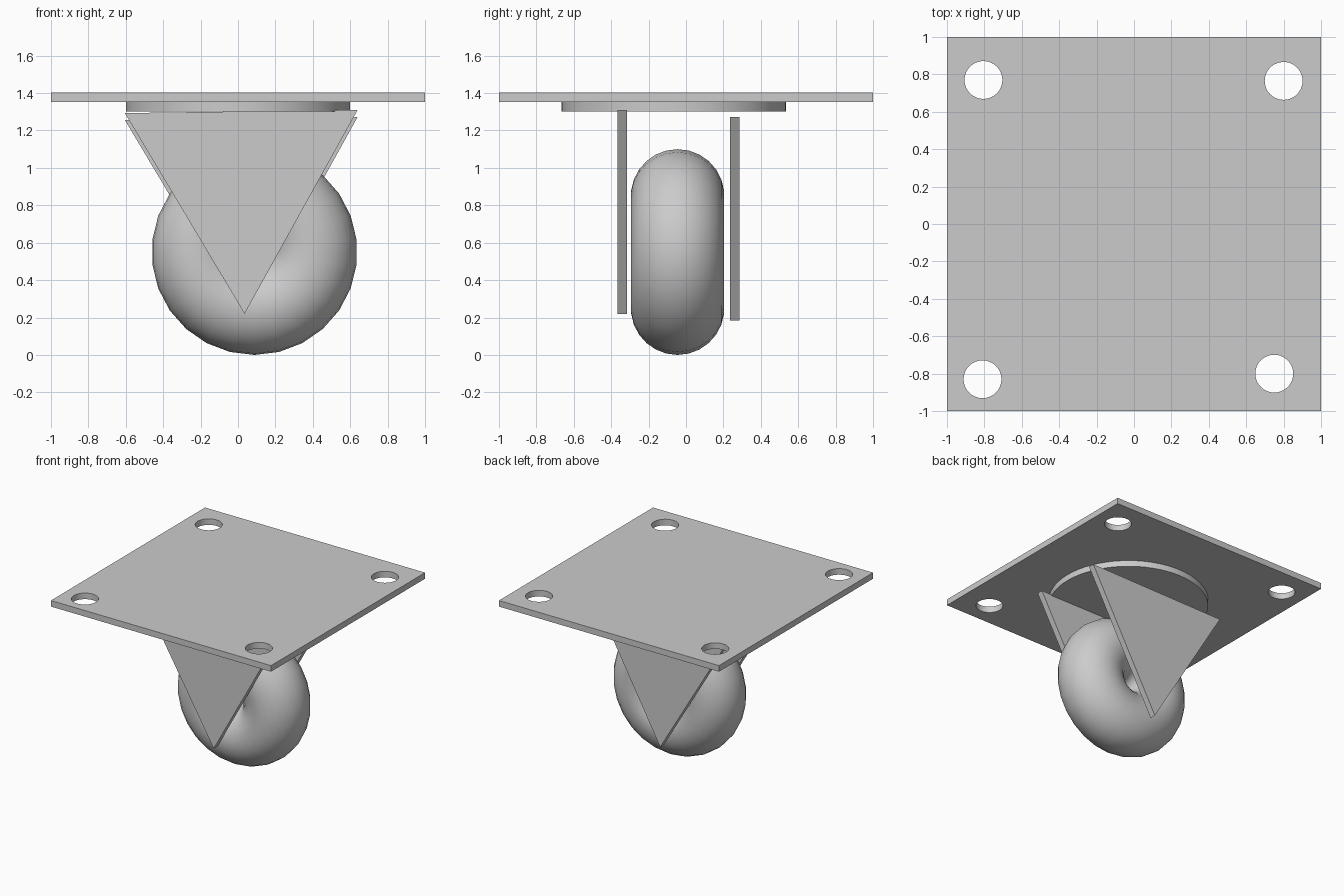
import bpy
import bmesh
from math import pi, radians

default_cube = bpy.data.objects.get("Cube")
if default_cube:
    bpy.data.objects.remove(default_cube, do_unlink=True)

# Single grey metal colour
GREY = (0.6, 0.6, 0.6, 1.0)
grey = bpy.data.materials.new("plain_grey")
grey.use_nodes = True
grey.diffuse_color = GREY
for node in grey.node_tree.nodes:
    if node.type == 'BSDF_PRINCIPLED':
        node.inputs["Base Color"].default_value = GREY

THICK = 0.05
PLATE_TOP = 1.402


def finish(name):
    """Name, colour and shade the active object."""
    obj = bpy.context.object
    obj.name = obj.data.name = name
    obj.data.materials.clear()
    obj.data.materials.append(grey)
    return obj


def smooth(obj):
    bpy.ops.object.select_all(action='DESELECT')
    obj.select_set(True)
    bpy.context.view_layer.objects.active = obj
    bpy.ops.object.shade_smooth_by_angle(angle=radians(35))


def cylinder(name, radius, depth, location):
    bpy.ops.mesh.primitive_cylinder_add(vertices=64, radius=radius,
                                        depth=depth, location=location)
    return finish(name)


# Mounting plate
plate_z = PLATE_TOP - THICK / 2
bpy.ops.mesh.primitive_cube_add(size=1, location=(0, 0, plate_z))
plate = finish("mounting_plate")
plate.scale = (2, 2, THICK)
bpy.ops.object.transform_apply(location=False, rotation=False, scale=True)

# Four slightly uneven bolt holes through the plate
for x, y in [(-0.805, 0.77), (0.80, 0.765), (-0.81, -0.83), (0.75, -0.80)]:
    cutter = cylinder("bolt_hole_cutter", 0.101, THICK * 4, (x, y, plate_z))
    cutter.hide_render = True
    cut = plate.modifiers.new("bolt_hole", 'BOOLEAN')
    cut.operation = 'DIFFERENCE'
    cut.solver = 'EXACT'
    cut.object = cutter
    bpy.context.view_layer.objects.active = plate
    bpy.ops.object.modifier_apply(modifier=cut.name)
    bpy.data.objects.remove(cutter, do_unlink=True)
smooth(plate)

# Swivel disc under the plate
smooth(cylinder("swivel_disc", 0.6, THICK, (0, -0.065, plate_z - THICK)))


# Triangular fork sides
def fork_side(name, front_y, drop):
    corners = [(-0.605, 1.293), (0.035, 0.22), (0.64, 1.31)]
    bm = bmesh.new()
    face = bm.faces.new([bm.verts.new((x, front_y, z - drop)) for x, z in corners])
    extruded = bmesh.ops.extrude_face_region(bm, geom=[face])["geom"]
    bmesh.ops.translate(bm, vec=(0, THICK, 0),
                        verts=[v for v in extruded if isinstance(v, bmesh.types.BMVert)])
    bmesh.ops.recalc_face_normals(bm, faces=bm.faces)
    mesh = bpy.data.meshes.new(name)
    bm.to_mesh(mesh)
    bm.free()
    mesh.materials.append(grey)
    bpy.context.collection.objects.link(bpy.data.objects.new(name, mesh))


fork_side("front_fork_side", -0.366, 0)
fork_side("back_fork_side", 0.236, 0.037)

# Ring-shaped wheel with its axle along y
bpy.ops.mesh.primitive_torus_add(major_segments=26, minor_segments=26,
                                 major_radius=0.3, minor_radius=0.25,
                                 location=(0.088, -0.045, 0.55),
                                 rotation=(pi / 2, pi / 2, 0))
smooth(finish("wheel"))
